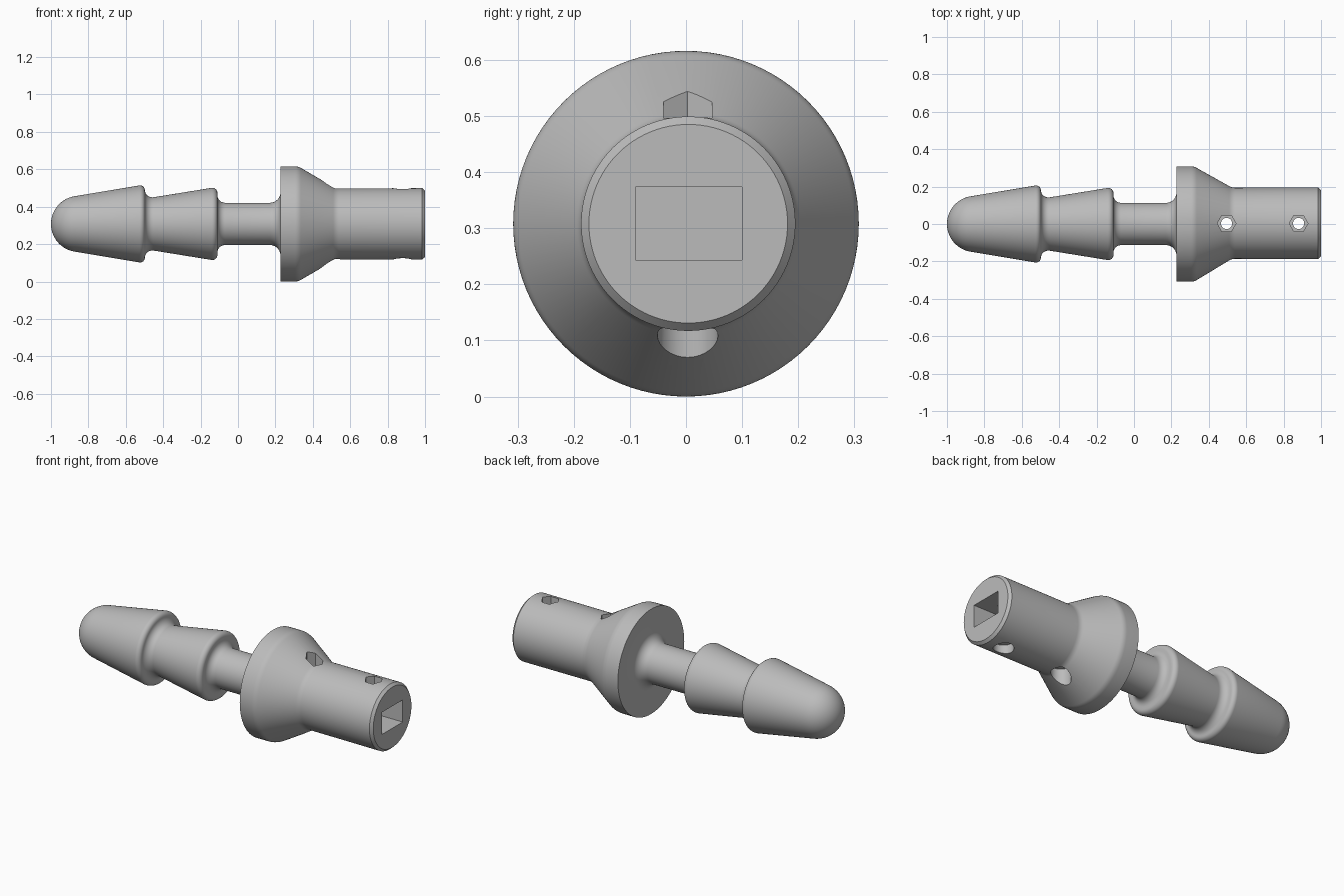
import bpy, bmesh, math
from mathutils import Matrix

AXIS_Z = 0.308
SEGMENTS = 96

if "Cube" in bpy.data.objects:
    bpy.data.objects.remove(bpy.data.objects["Cube"], do_unlink=True)

grey = bpy.data.materials.new("plain grey")
grey.use_nodes = True
grey.diffuse_color = (0.5, 0.5, 0.5, 1)
grey.node_tree.nodes["Principled BSDF"].inputs["Base Color"].default_value = (0.5, 0.5, 0.5, 1)


def make_object(name, bm):
    bmesh.ops.recalc_face_normals(bm, faces=bm.faces)
    mesh = bpy.data.meshes.new(name)
    bm.to_mesh(mesh)
    bm.free()
    mesh.materials.append(grey)
    obj = bpy.data.objects.new(name, mesh)
    bpy.context.collection.objects.link(obj)
    return obj


def arc(cx, cr, radius, start, end, steps=8):
    """Points on a circular arc in the (x, radius) plane, angles in degrees."""
    angles = [math.radians(start + (end - start) * i / steps) for i in range(steps + 1)]
    return [(cx + radius * math.cos(a), cr + radius * math.sin(a)) for a in angles]


def lathe(name, profile):
    """Closed solid of revolution around the x axis."""
    bm = bmesh.new()
    rings = []
    for x, r in profile:
        shift = 0.004 if x > 0.5 else 0  # socket sits slightly off axis
        if r < 1e-5:
            rings.append([bm.verts.new((x, shift, AXIS_Z))])
            continue
        turns = [2 * math.pi * i / SEGMENTS for i in range(SEGMENTS)]
        rings.append([bm.verts.new((x, shift + r * math.cos(t), AXIS_Z + r * math.sin(t)))
                      for t in turns])
    for a, b in zip(rings, rings[1:]):
        for i in range(SEGMENTS):
            j = (i + 1) % SEGMENTS
            if len(a) == 1:
                bm.faces.new((a[0], b[j], b[i]))
            else:
                bm.faces.new((a[i], a[j], b[j], b[i]))
    bm.faces.new(rings[-1])
    return make_object(name, bm)


def prism(name, sides, radius, x, low, high):
    """Upright prism with a corner pointing along x."""
    bm = bmesh.new()
    bmesh.ops.create_cone(bm, cap_ends=True, segments=sides, radius1=radius, radius2=radius,
                          depth=high - low,
                          matrix=Matrix.Translation((x, 0.003, (low + high) / 2))
                          @ Matrix.Rotation(math.pi / 2, 4, "Z"))
    return make_object(name, bm)


# Rounded nose, two barbs, neck, flange and socket in one profile
profile = arc(-0.85, 0, 0.15, 180, 98.4, 14)
profile[0] = (-1, 0)
profile += arc(-0.523, 0.181, 0.025, 98, 0, 6)
profile += arc(-0.458, 0.182, 0.04, 180, 278, 8)
profile += arc(-0.137, 0.166, 0.027, 98, 0, 6)
profile += arc(-0.07, 0.153, 0.04, 180, 270, 6)
profile += arc(0.171, 0.169, 0.056, -90, 0, 10)
profile += [(0.227, 0.308)]
profile += arc(0.305, 0.248, 0.06, 90, 58, 6)
profile += arc(0.54, 0.25, 0.06, 238, 270, 6)
profile += [(0.985, 0.191), (1, 0.177)]
plug = lathe("barbed_plug", profile)

# Rectangular pocket in the socket end
bm = bmesh.new()
bmesh.ops.create_cube(bm, size=1, matrix=Matrix.Translation((0.75, 0.005, AXIS_Z))
                      @ Matrix.Diagonal((0.7, 0.19, 0.13, 1)))
cutters = [make_object("pocket_cutter", bm)]

# Bolt holes with a hex recess above and a round one below
for x in (0.495, 0.88):
    cutters.append(prism("nut_cutter", 6, 0.05, x, 0.44, 0.7))
    cutters.append(prism("bolt_cutter", 32, 0.03, x, -0.1, 0.72))
    cutters.append(prism("head_cutter", 32, 0.054, x, -0.12, 0.17))

for cutter in cutters:
    cutter.hide_render = True
    mod = plug.modifiers.new(cutter.name, "BOOLEAN")
    mod.operation = "DIFFERENCE"
    mod.solver = "EXACT"
    mod.object = cutter

bpy.ops.object.select_all(action="DESELECT")
plug.select_set(True)
bpy.context.view_layer.objects.active = plug
for mod in list(plug.modifiers):
    bpy.ops.object.modifier_apply(modifier=mod.name)
for cutter in cutters:
    bpy.data.objects.remove(cutter, do_unlink=True)
bpy.ops.object.shade_smooth_by_angle(angle=math.radians(30))
